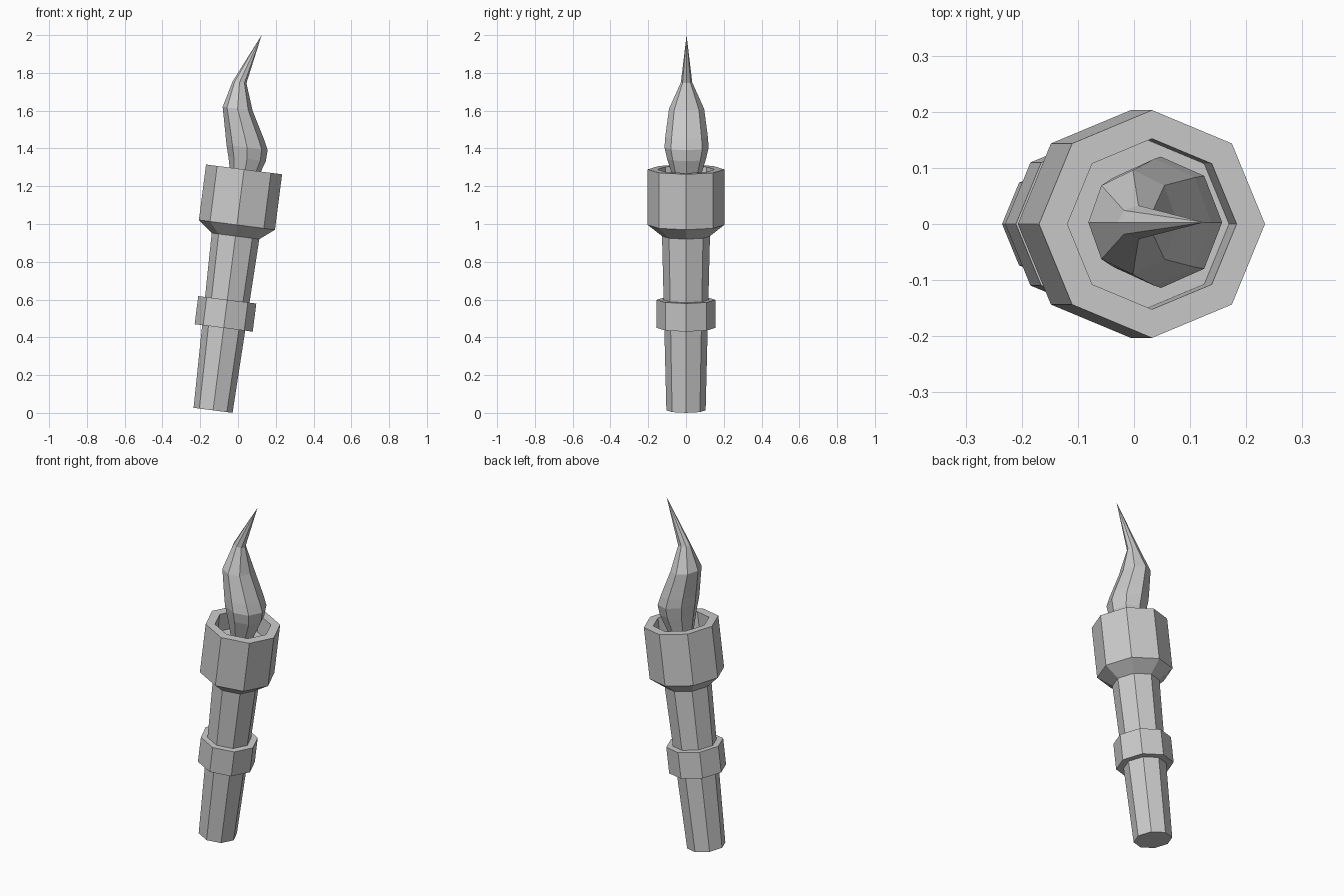
import bpy, bmesh
from math import cos, sin, pi, radians
from mathutils import Matrix, Vector

if "Cube" in bpy.data.objects:
    bpy.data.objects.remove(bpy.data.objects["Cube"])

SIDES = 8
LEAN = Matrix.Rotation(radians(7.33), 3, 'Y')   # whole torch leans towards +x
BASE = Vector((-0.132, 0, 0.0135))              # centre of the handle's bottom


def loft(name, rings):
    """Skin (centre, x radius, y radius) rings; every ring is tilted by the lean."""
    bm = bmesh.new()
    loops = []
    for c, rx, ry in rings:
        if rx == 0:
            loops.append([bm.verts.new(c)])
            continue
        loops.append([bm.verts.new(c + LEAN @ Vector((rx * cos(2 * pi * i / SIDES),
                                                      ry * sin(2 * pi * i / SIDES), 0)))
                      for i in range(SIDES)])
    for a, b in zip(loops, loops[1:]):
        for i in range(SIDES):
            j = (i + 1) % SIDES
            if len(b) == 1:
                bm.faces.new((a[i], a[j], b[0]))
            else:
                bm.faces.new((a[i], a[j], b[j], b[i]))
    bm.faces.new(loops[0][::-1])
    if len(loops[-1]) > 1:
        bm.faces.new(loops[-1])
    bmesh.ops.recalc_face_normals(bm, faces=bm.faces[:])
    me = bpy.data.meshes.new(name)
    bm.to_mesh(me)
    bm.free()
    ob = bpy.data.objects.new(name, me)
    bpy.context.collection.objects.link(ob)
    return ob


def turned(name, profile):
    """Octagonal part from (radius, distance along the leaning axis) pairs."""
    return loft(name, [(BASE + LEAN @ Vector((0, 0, d)), r, r) for r, d in profile])


# Tapered handle and its collar
turned("handle", [(0.104, 0), (0.127, 0.93)])
turned("collar", [(0.155, 0.44), (0.155, 0.59)])

# Hollow cup with a flared underside
turned("cup", [(0.127, 0.93), (0.203, 0.99), (0.203, 1.286), (0.152, 1.286), (0.152, 1.18)])

# Flame: S-curved loft (centre x, centre z, x radius, y radius)
flame = [(0.022, 1.19, 0.055, 0.055),
         (0.048, 1.345, 0.100, 0.103),
         (0.048, 1.405, 0.110, 0.117),
         (0.036, 1.46, 0.103, 0.113),
         (-0.002, 1.61, 0.080, 0.093),
         (0.008, 1.75, 0.037, 0.030),
         (0.125, 2.0, 0, 0)]
loft("flame", [(Vector((x, 0.003, z)), rx, ry) for x, z, rx, ry in flame])
